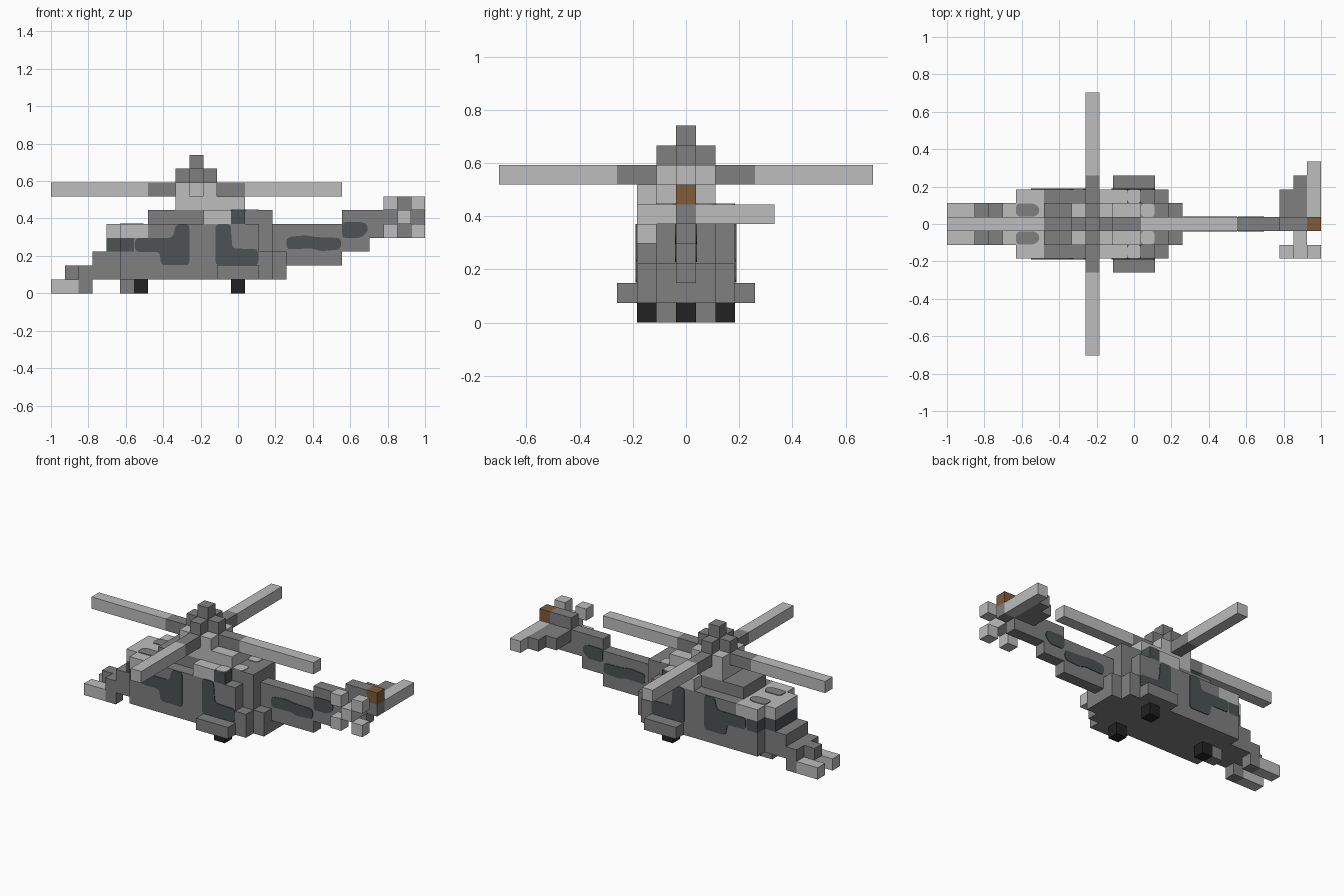
import bpy, bmesh
from mathutils import Vector

cube = bpy.data.objects.get("Cube")
if cube:
    bpy.data.objects.remove(cube, do_unlink=True)

V = 2 / 27          # size of one block
THIN = 0.004        # thickness of painted plates


def material(name, r, g, b):
    m = bpy.data.materials.new(name)
    m.use_nodes = True
    m.diffuse_color = (r, g, b, 1)
    m.node_tree.nodes["Principled BSDF"].inputs["Base Color"].default_value = (r, g, b, 1)
    return m


GREY = material("mid grey", .216, .216, .216)
LIGHT = material("light grey", .509, .509, .509)
TEAL = material("dark slate", .074, .084, .087)
BLACK = material("tyre black", .016, .016, .016)
BROWN = material("brown", .216, .105, .04)


def finish(bm, name, mat):
    bmesh.ops.recalc_face_normals(bm, faces=bm.faces)
    mesh = bpy.data.meshes.new(name)
    bm.to_mesh(mesh)
    bm.free()
    mesh.materials.append(mat)
    ob = bpy.data.objects.new(name, mesh)
    bpy.context.collection.objects.link(ob)


def box(name, mat, i, j, k):
    """Box over inclusive block ranges: i from the nose, j from the centre line, k from the ground."""
    lo = Vector((i[0] * V - 1, (j[0] - .5) * V, k[0] * V))
    hi = Vector(((i[1] + 1) * V - 1, (j[1] + .5) * V, (k[1] + 1) * V))
    bm = bmesh.new()
    bmesh.ops.create_cube(bm, size=1)
    for v in bm.verts:
        v.co = (lo + hi) / 2 + v.co * (hi - lo)
    finish(bm, name, mat)


def pair(name, mat, i, j, k):
    box("left_" + name, mat, i, j, k)
    box("right_" + name, mat, i, (-j[1], -j[0]), k)


def plate(name, mat, points, to_world, direction, rounding=.02):
    """Thin rounded patch from a 2D outline."""
    bm = bmesh.new()
    face = bm.faces.new([bm.verts.new(to_world(a, b)) for a, b in points])
    bmesh.ops.bevel(bm, geom=bm.verts[:], offset=rounding, segments=3,
                    profile=.5, affect='VERTICES')
    out = bmesh.ops.extrude_face_region(bm, geom=bm.faces[:])
    moved = [g for g in out["geom"] if isinstance(g, bmesh.types.BMVert)]
    bmesh.ops.translate(bm, vec=Vector(direction) * THIN, verts=moved)
    finish(bm, name, mat)


def side_patches(name, mat, points, y):
    for s, side in ((1, "left_"), (-1, "right_")):
        plate(side + name, mat, points, lambda a, b: (a, s * y, b), (0, s, 0))


def top_patches(name, mat, points, z):
    for s, side in ((1, "left_"), (-1, "right_")):
        plate(side + name, mat, points, lambda a, b: (a, s * b, z), (0, 0, 1))


# Nose and guns
pair("gun_barrel", LIGHT, (0, 1), (1, 1), (0, 0))
pair("gun_mount", GREY, (2, 2), (1, 1), (0, 0))
box("nose_sensor", GREY, (1, 2), (0, 0), (1, 1))
box("nose", GREY, (2, 4), (-1, 1), (1, 1))
box("nose_upper", GREY, (3, 4), (-1, 1), (2, 2))

# Cockpit
box("windscreen", TEAL, (4, 4), (-1, 1), (3, 3))
box("windscreen_sides", TEAL, (5, 5), (-2, 2), (3, 3))
box("cockpit_roof_front", LIGHT, (4, 4), (-1, 1), (4, 4))
box("cockpit_roof", LIGHT, (5, 6), (-2, 2), (4, 4))
top_patches("roof_patch", GREY, [(-.63, .04), (-.52, .04), (-.5, .08), (-.53, .11), (-.63, .11)], 5 * V)

# Fuselage
box("fuselage_lower", GREY, (5, 15), (-2, 2), (1, 2))
box("fuselage_middle", GREY, (6, 14), (-2, 2), (3, 3))
box("fuselage_upper", GREY, (7, 14), (-2, 2), (4, 4))
box("fuselage_rear", GREY, (15, 15), (-1, 1), (3, 4))
box("fuselage_tail_step", GREY, (16, 16), (-1, 1), (1, 2))
pair("stub_wing", GREY, (12, 14), (3, 3), (1, 1))
half = 2.5 * V
side_patches("front_camouflage", TEAL,
             [(-.55, .222), (-.42, .222), (-.41, .15), (-.26, .15), (-.26, .37),
              (-.33, .37), (-.35, .296), (-.55, .296)], half)
side_patches("rear_camouflage", TEAL,
             [(-.12, .15), (.11, .15), (.11, .235), (-.03, .24), (-.04, .37), (-.12, .37)], half)

# Engine housing and rotor mast
box("engine_deck", GREY, (7, 15), (-1, 1), (5, 5))
pair("engine", LIGHT, (11, 12), (2, 2), (5, 5))
pair("engine_exhaust", TEAL, (13, 13), (2, 2), (5, 5))
top_patches("exhaust_top", LIGHT, [(-.037, .111), (.037, .111), (.037, .185), (-.037, .185)], 6 * V)
top_patches("deck_patch", LIGHT, [(.037, .037), (.11, .037), (.11, .111), (.037, .111)], 6 * V)
box("mast_base", LIGHT, (9, 13), (-1, 1), (6, 6))
box("rotor_hub", LIGHT, (9, 11), (-1, 1), (7, 7))
box("hub_cap_long", GREY, (9, 11), (0, 0), (8, 8))
pair("hub_cap_side", GREY, (10, 10), (1, 1), (8, 8))
box("mast_tip", GREY, (10, 10), (0, 0), (9, 9))

# Main rotor
box("front_blade", LIGHT, (0, 6), (0, 0), (7, 7))
box("front_blade_root", GREY, (7, 8), (0, 0), (7, 7))
box("rear_blade_root", GREY, (12, 13), (0, 0), (7, 7))
box("rear_blade", LIGHT, (14, 20), (0, 0), (7, 7))
pair("blade_root", GREY, (10, 10), (2, 3), (7, 7))
pair("blade", LIGHT, (10, 10), (4, 9), (7, 7))

# Tail boom climbing towards the fin
box("boom_front", GREY, (16, 20), (0, 0), (2, 4))
box("boom_middle", GREY, (21, 22), (0, 0), (3, 5))
box("boom_rear", GREY, (23, 25), (0, 0), (4, 5))
box("boom_end", GREY, (26, 26), (0, 0), (5, 5))
box("tail_fin", GREY, (24, 25), (0, 0), (6, 6))
box("tail_lamp", BROWN, (26, 26), (0, 0), (6, 6))
side_patches("boom_camouflage", TEAL,
             [(.26, .235), (.4, .24), (.44, .225), (.55, .235), (.55, .296),
              (.42, .3), (.36, .31), (.26, .3)], V / 2)
side_patches("boom_rear_camouflage", TEAL,
             [(.556, .296), (.66, .296), (.7, .34), (.68, .38), (.556, .38)], V / 2)

# One-sided stabiliser, swept outwards
for i, reach, mat in ((24, 2, GREY), (25, 3, GREY), (26, 4, LIGHT)):
    box("stabiliser_row_%d" % (i - 23), mat, (i, i), (1, reach), (5, 5))

# Tail rotor
box("tail_rotor_hub", LIGHT, (25, 25), (-2, -1), (5, 5))
for i in (24, 26):
    for k in (4, 6):
        box("tail_rotor_blade", LIGHT, (i, i), (-2, -2), (k, k))

# Wheels
box("nose_wheel_strut", GREY, (5, 5), (0, 0), (0, 0))
box("nose_wheel", BLACK, (6, 6), (0, 0), (0, 0))
pair("main_wheel", BLACK, (13, 13), (2, 2), (0, 0))
